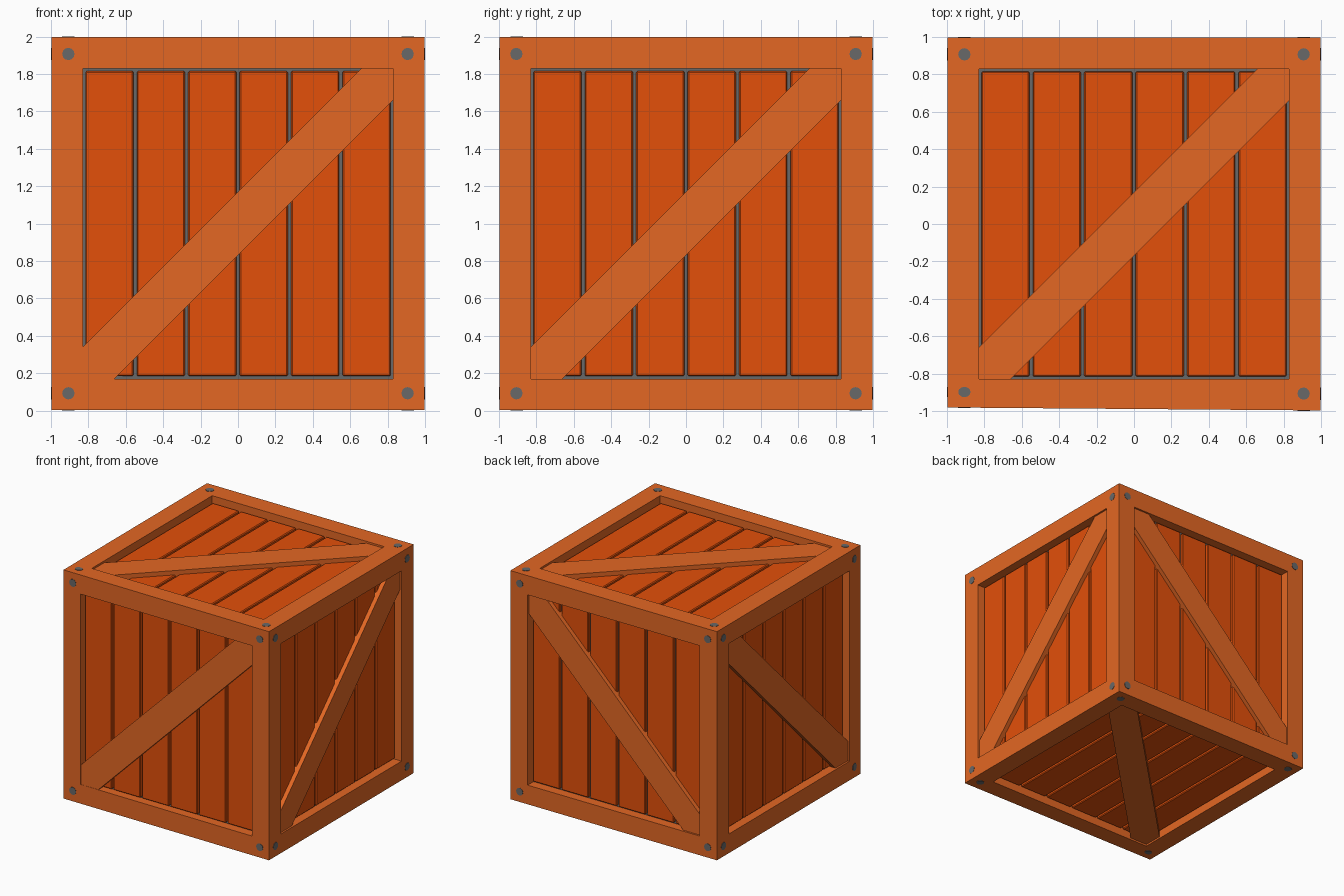
import bpy, bmesh
from mathutils import Vector, Matrix

old = bpy.data.objects.get("Cube")
if old:
    bpy.data.objects.remove(old, do_unlink=True)

HALF = 0.997       # half size of the frame
INNER = 0.83       # half size of the framed opening
BRACE_TOP = 0.981  # distance of brace surface from the centre
PLANK_TOP = 0.943  # distance of plank surface from the centre
FLOOR = 0.915      # distance of the grey backing from the centre


def material(name, color):
    m = bpy.data.materials.new(name)
    m.use_nodes = True
    m.diffuse_color = (*color, 1)
    bsdf = m.node_tree.nodes["Principled BSDF"]
    bsdf.inputs["Base Color"].default_value = (*color, 1)
    bsdf.inputs["Roughness"].default_value = 0.8
    return m


FRAME = material("light_orange_wood", (0.77, 0.136, 0.017))
PLANK = material("deep_orange_wood", (0.77, 0.08, 0.003))
METAL = material("grey_metal", (0.14, 0.14, 0.14))


def lean(bm):
    """Lean the outer front left edge of the frame slightly inward."""
    for v in bm.verts:
        near_front = min(max((-0.85 - v.co.y) / 0.1, 0), 1)
        v.co.y += 0.016 * near_front * (1 - v.co.x) / 2


def finish(bm, name, mats, bevel=0):
    """Stand the part on the ground and make the object."""
    bmesh.ops.translate(bm, verts=bm.verts, vec=(0, 0, 1))
    bmesh.ops.recalc_face_normals(bm, faces=bm.faces)
    me = bpy.data.meshes.new(name)
    bm.to_mesh(me)
    bm.free()
    for m in mats:
        me.materials.append(m)
    ob = bpy.data.objects.new(name, me)
    bpy.context.collection.objects.link(ob)
    if bevel:
        mod = ob.modifiers.new("worn_edges", "BEVEL")
        mod.width = bevel
        mod.segments = 1


def box(bm, lo, hi):
    lo, hi = Vector(lo), Vector(hi)
    m = Matrix.Translation((lo + hi) / 2) @ Matrix.Diagonal((*(hi - lo), 1))
    bmesh.ops.create_cube(bm, size=1, matrix=m)


# Frame: a cube with every face inset and pushed in, leaving twelve beams
bm = bmesh.new()
bmesh.ops.create_cube(bm, size=2 * HALF)
panels = bm.faces[:]
bmesh.ops.inset_individual(bm, faces=panels, thickness=HALF - INNER,
                           use_even_offset=True)
floors = bmesh.ops.extrude_discrete_faces(bm, faces=panels)["faces"]
for f in floors:
    f.material_index = 1
    bmesh.ops.translate(bm, verts=f.verts, vec=f.normal * (FLOOR - HALF))
lean(bm)
finish(bm, "frame", [FRAME, METAL])


def planks(side, matrix, count=6, gap=0.018, reach=0.816):
    bm = bmesh.new()
    pitch = (2 * reach + gap) / count
    for i in range(count):
        u = -reach + i * pitch
        box(bm, (u, -reach, FLOOR - 0.01), (u + pitch - gap, reach, PLANK_TOP))
    bm.transform(matrix)
    finish(bm, "planks_" + side, [PLANK], 0.007)


def brace(side, matrix):
    a, b = INNER, INNER - 0.17
    outline = [(-a, -a), (-b, -a), (a, b), (a, a), (b, a), (-a, -b)]
    bm = bmesh.new()
    face = bm.faces.new([bm.verts.new((u, v, FLOOR)) for u, v in outline])
    top = bmesh.ops.extrude_face_region(bm, geom=[face])["geom"]
    bmesh.ops.translate(bm, vec=(0, 0, BRACE_TOP - FLOOR),
                        verts=[g for g in top if isinstance(g, bmesh.types.BMVert)])
    bm.transform(matrix)
    finish(bm, "brace_" + side, [FRAME])


def bolts(side, matrix, at=0.907, radius=0.033):
    bm = bmesh.new()
    for u in (-at, at):
        for v in (-at, at):
            bmesh.ops.create_cone(bm, cap_ends=True, segments=12, radius1=radius,
                                  radius2=radius, depth=0.02,
                                  matrix=Matrix.Translation((u, v, 0.99)))
    bm.transform(matrix)
    lean(bm)
    finish(bm, "bolts_" + side, [METAL])


# Each side: across, along the planks, outward
X, Y, Z = Vector((1, 0, 0)), Vector((0, 1, 0)), Vector((0, 0, 1))
sides = {"front": (X, Z, -Y), "back": (X, Z, Y), "left": (Y, Z, X),
         "right": (Y, Z, -X), "top": (X, Y, Z), "bottom": (X, Y, -Z)}
for side, axes in sides.items():
    matrix = Matrix(axes).transposed().to_4x4()
    for part in (planks, brace, bolts):
        part(side, matrix)
